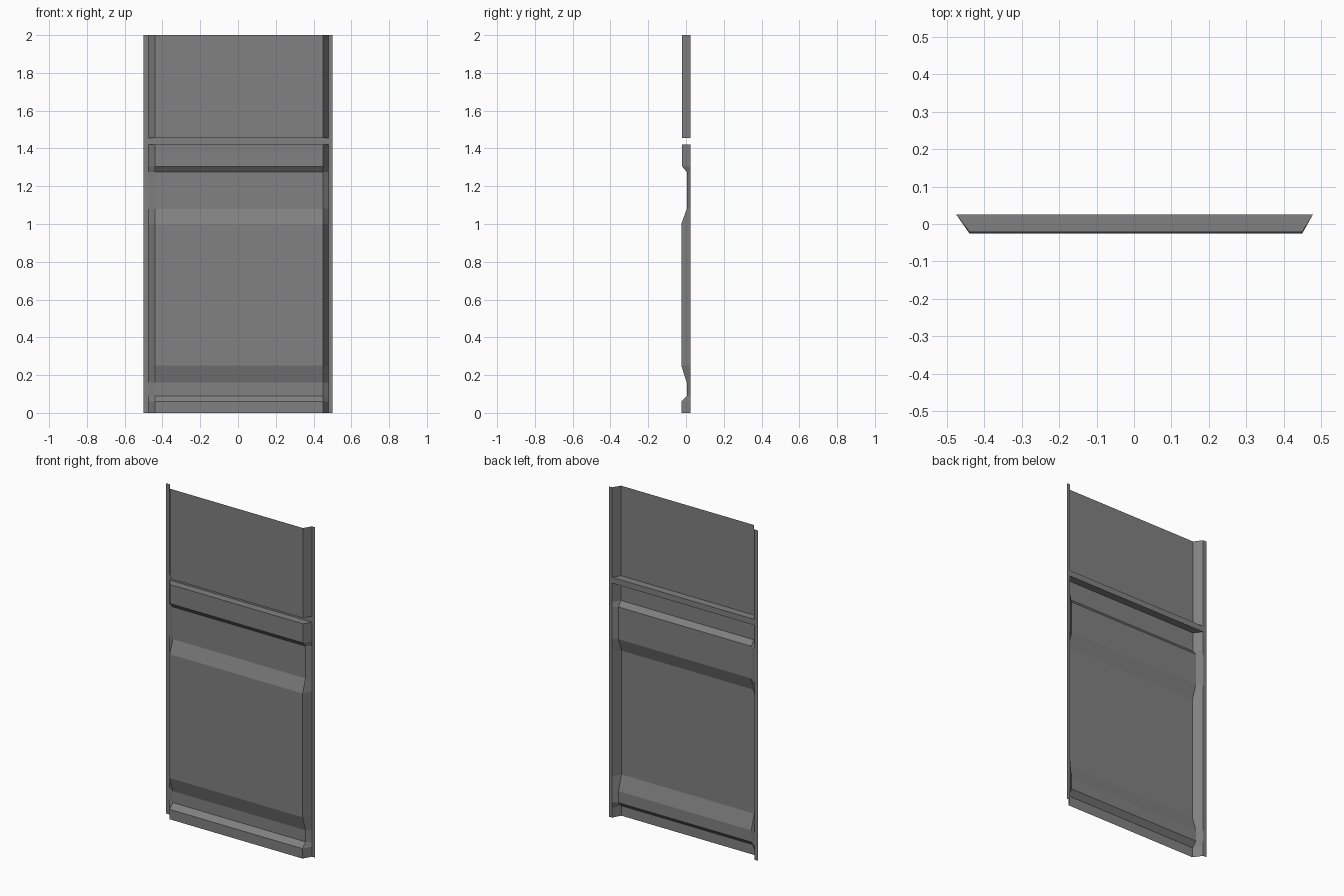
import bpy, bmesh

cube = bpy.data.objects.get("Cube")
if cube:
    bpy.data.objects.remove(cube)

# Grey sheet material
mat = bpy.data.materials.new("panel_grey")
mat.use_nodes = True
grey = (0.22, 0.22, 0.22, 1)
mat.diffuse_color = grey
mat.node_tree.nodes["Principled BSDF"].inputs["Base Color"].default_value = grey

FLANGE, FACE, UPPER, RECESS = 0.025, -0.025, -0.021, 0.004

# Height and depth of the pressed face, bottom to top
profile = [
    (0, FACE), (0.06, FACE), (0.09, RECESS), (0.16, RECESS),
    (0.25, FACE), (1.0, FACE), (1.08, RECESS), (1.275, RECESS),
    (1.305, UPPER), (1.42, UPPER), (1.42, FLANGE),
    (1.455, FLANGE), (1.455, UPPER), (2, UPPER),
]


def section(z, depth):
    """Flange, sloped side, face, sloped side, flange."""
    return [(-0.5, FLANGE, z), (-0.475, FLANGE, z), (-0.44, depth, z),
            (0.45, depth, z), (0.478, FLANGE, z), (0.5, FLANGE, z)]


# Pressed panel, swept upwards
bm = bmesh.new()
rows = [[bm.verts.new(p) for p in section(z, d)] for z, d in profile]
for low, high in zip(rows, rows[1:]):
    for i in range(len(low) - 1):
        bm.faces.new((low[i], low[i + 1], high[i + 1], high[i]))
bmesh.ops.remove_doubles(bm, verts=bm.verts, dist=0.0001)
bmesh.ops.dissolve_degenerate(bm, edges=bm.edges, dist=0.0001)
mesh = bpy.data.meshes.new("pressed_panel")
bm.to_mesh(mesh)
bm.free()
mesh.materials.append(mat)
panel = bpy.data.objects.new("pressed_panel", mesh)
bpy.context.collection.objects.link(panel)
